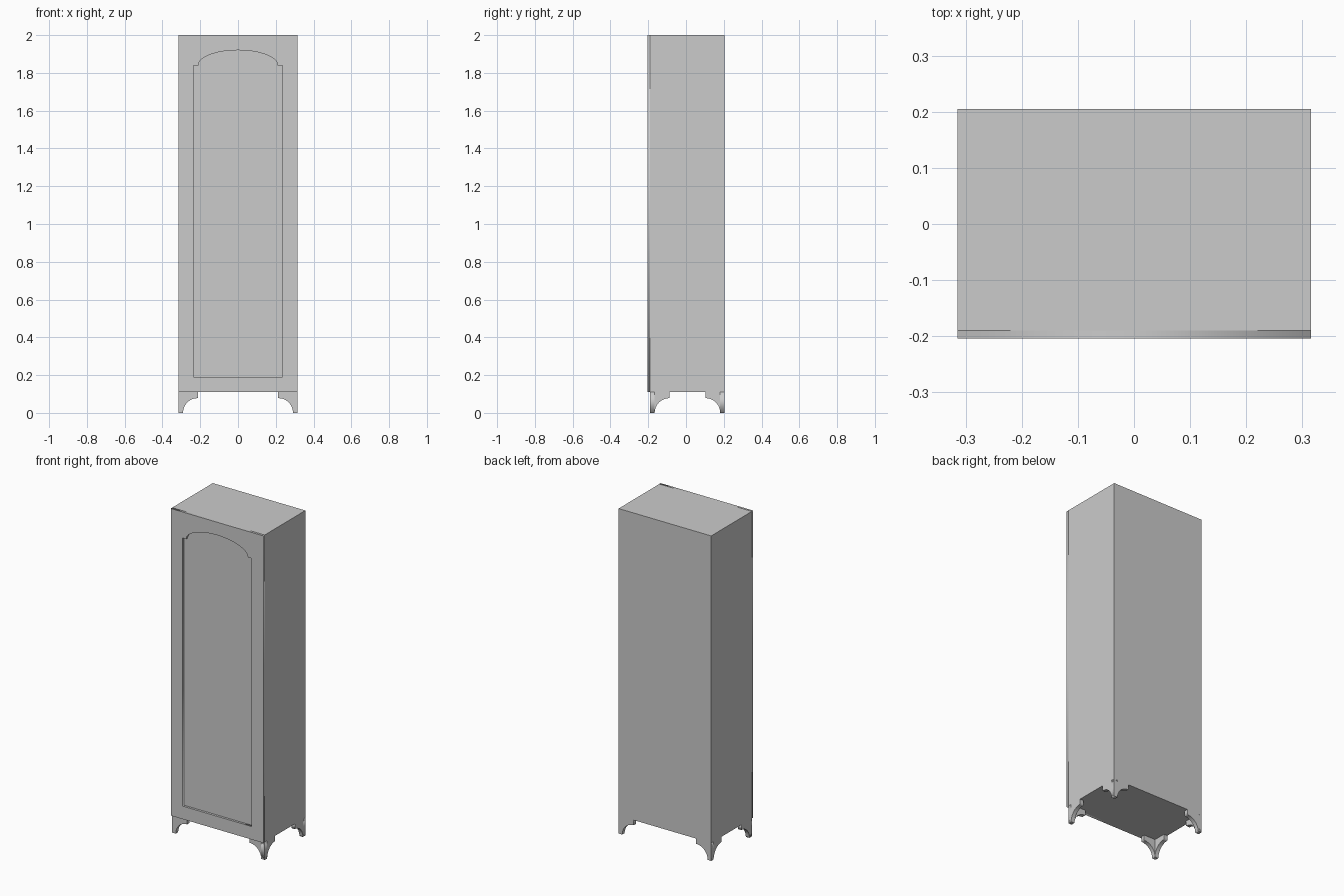
import bpy
from math import pi, sin, cos, radians

if "Cube" in bpy.data.objects:
    bpy.data.objects.remove(bpy.data.objects["Cube"])

W, Y0, Y1 = 0.315, -0.204, 0.205      # half width, door front, back
BODY_Y, Z0, Z1 = -0.19, 0.11, 2.0     # body front, body underside, top
T = 0.024                             # foot board thickness


def box(name, x0, x1, y0, y1, z0, z1):
    bpy.ops.mesh.primitive_cube_add(size=1, location=((x0+x1)/2, (y0+y1)/2, (z0+z1)/2))
    ob = bpy.context.object
    ob.name = name
    ob.scale = (x1-x0, y1-y0, z1-z0)
    bpy.ops.object.transform_apply(location=True, rotation=True, scale=True)
    return ob


def plate(name, loops, thick, loc, turn=0):
    """Flat outlines (u, z) filled, given thickness and stood upright."""
    cu = bpy.data.curves.new(name, 'CURVE')
    cu.dimensions = '2D'
    cu.fill_mode = 'BOTH'
    cu.extrude = thick / 2
    for pts in loops:
        sp = cu.splines.new('POLY')
        sp.points.add(len(pts) - 1)
        for p, (u, z) in zip(sp.points, pts):
            p.co = (u, z, 0, 1)
        sp.use_cyclic_u = True
    ob = bpy.data.objects.new(name, cu)
    bpy.context.collection.objects.link(ob)
    ob.location = loc
    ob.rotation_euler = (pi/2, 0, turn)
    bpy.ops.object.select_all(action='DESELECT')
    ob.select_set(True)
    bpy.context.view_layer.objects.active = ob
    bpy.ops.object.convert(target='MESH')
    return bpy.context.object


# Cabinet body
box("cabinet_body", -W, W, BODY_Y, Y1, Z0, Z1)

# Door frame with an arched, shouldered opening
outer = [(-W, Z0), (W, Z0), (W, Z1), (-W, Z1)]
px, pz, shoulder, ax, ah = 0.235, 0.19, 1.84, 0.21, 0.08
arch = [(ax*cos(pi*i/32), shoulder + ah*sin(pi*i/32)) for i in range(33)]
opening = [(-px, pz), (px, pz), (px, shoulder)] + arch + [(-px, shoulder)]
plate("door_frame", [outer, opening], BODY_Y - Y0, (0, (Y0 + BODY_Y)/2, 0))

# Bracket feet: two scooped boards meeting at each corner
R = 0.078
scoop = [(T + R - R*cos(pi/2*i/12), R*sin(pi/2*i/12)) for i in range(13)]
foot = [(0, 0)] + scoop + [(T + R, Z0), (0, Z0)]
for sx, side in ((-1, "left"), (1, "right")):
    for sy, y, end in ((-1, BODY_Y, "front"), (1, Y1, "back")):
        along_x = [(-sx*u, z) for u, z in foot]
        along_y = [(-sy*u, z) for u, z in foot]
        plate(f"{end}_{side}_foot_board", [along_x], T, (sx*W, y - sy*T/2, 0))
        plate(f"{end}_{side}_foot_return", [along_y], T, (sx*(W - T/2), y, 0), radians(90))
